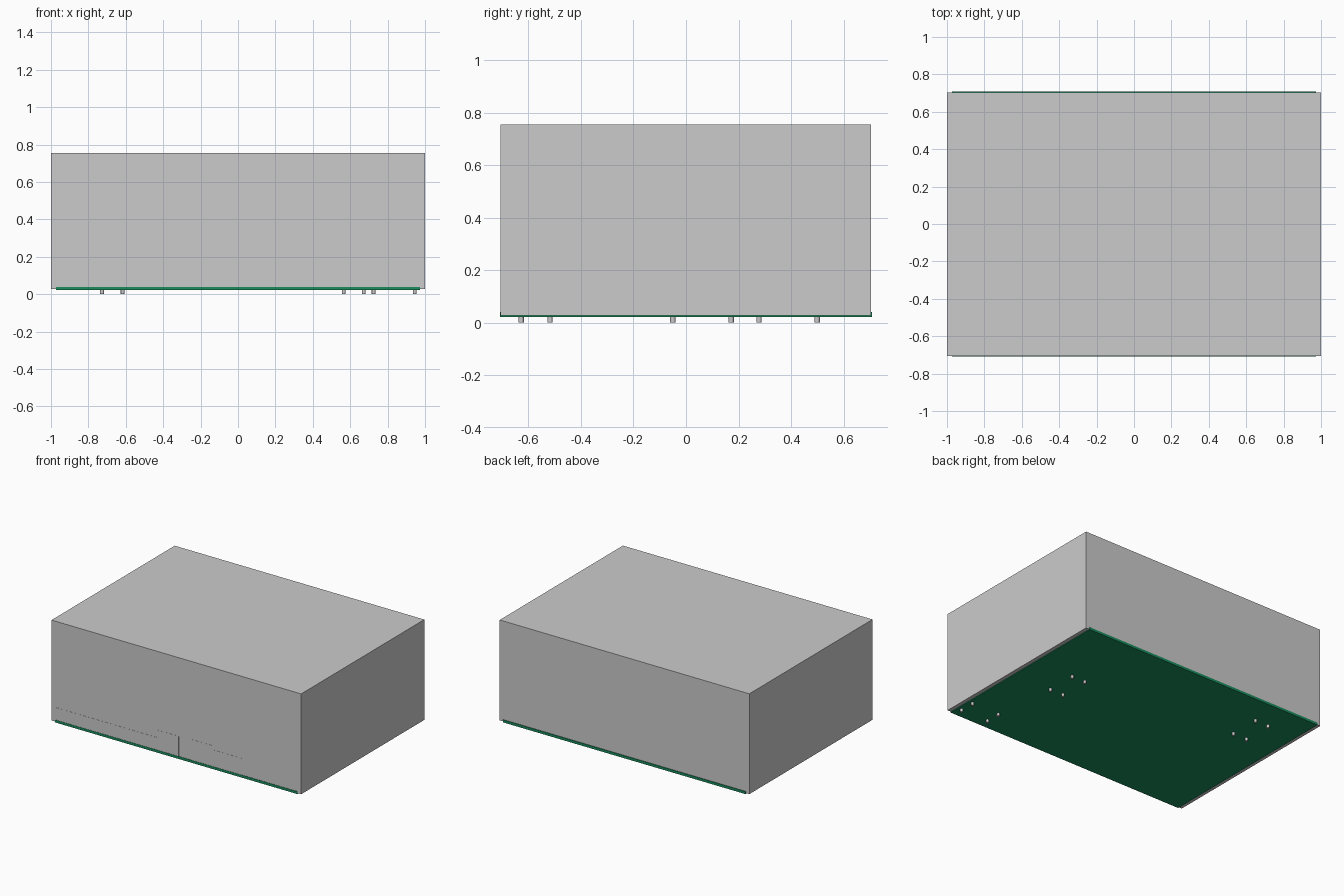
import bpy

if "Cube" in bpy.data.objects:
    bpy.data.objects.remove(bpy.data.objects["Cube"])

def material(name, color):
    m = bpy.data.materials.new(name)
    m.diffuse_color = color
    m.use_nodes = True
    m.node_tree.nodes["Principled BSDF"].inputs["Base Color"].default_value = m.diffuse_color
    return m

def box(name, x, y, z, mat=None):
    """Axis-aligned box from (min, max) ranges."""
    size = [r[1] - r[0] for r in (x, y, z)]
    mid = [(r[0] + r[1]) / 2 for r in (x, y, z)]
    bpy.ops.mesh.primitive_cube_add(size=1, location=mid)
    ob = bpy.context.object
    ob.name = name
    ob.scale = size
    bpy.ops.object.transform_apply(location=False, rotation=False, scale=True)
    if mat:
        ob.data.materials.append(mat)
    return ob

green = material("board_green", (0.01, 0.27, 0.11, 1))

# Large plain enclosure
box("enclosure", (-1, 1), (-0.706, 0.704), (0.027, 0.754))

# Circuit board, just proud of the enclosure at front, back and underside
box("circuit_board", (-0.972, 0.972), (-0.709, 0.709), (0.022, 0.04), green)

# Connectors along the front edge, almost flush with the enclosure
connectors = [(-0.97, -0.15, 0.13), (-0.15, 0.02, 0.185),
              (0.13, 0.195, 0.19), (0.2, 0.29, 0.19), (0.29, 0.53, 0.16)]
for i, (x0, x1, top) in enumerate(connectors):
    box(f"front_connector_{i + 1}", (x0, x1), (-0.707, -0.5), (0.04, top))

# Three groups of four solder pins under the board
groups = [((0.565, 0.672), (-0.05, 0.172)),
          ((0.725, 0.945), (-0.628, -0.518)),
          ((-0.727, -0.617), (0.278, 0.5))]
for g, (xs, ys) in enumerate(groups):
    for x in xs:
        for y in ys:
            bpy.ops.mesh.primitive_cylinder_add(vertices=16, radius=0.01,
                                                depth=0.04, location=(x, y, 0.02))
            bpy.context.object.name = f"solder_pin_group_{g + 1}"
            bpy.ops.object.shade_smooth_by_angle()
